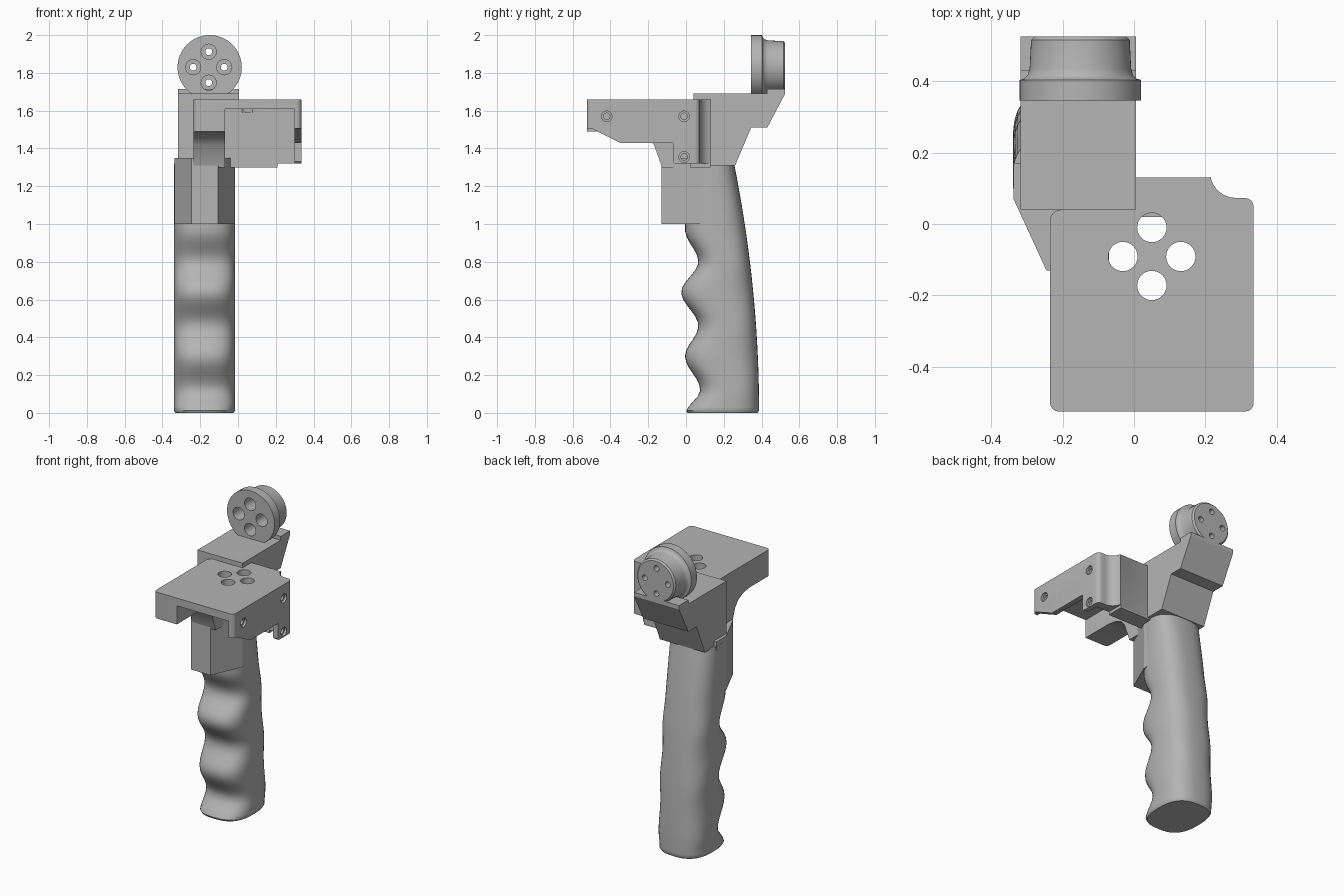
import bpy, bmesh, math
from mathutils import Vector, Matrix

old = bpy.data.objects.get("Cube")
if old:
    bpy.data.objects.remove(old, do_unlink=True)

grey = bpy.data.materials.new("plain grey")
grey.use_nodes = True
grey.diffuse_color = (0.46, 0.46, 0.46, 1)
grey.node_tree.nodes["Principled BSDF"].inputs["Base Color"].default_value = (0.46, 0.46, 0.46, 1)


def finish(name, bm):
    bmesh.ops.recalc_face_normals(bm, faces=bm.faces)
    mesh = bpy.data.meshes.new(name)
    bm.to_mesh(mesh)
    bm.free()
    mesh.materials.append(grey)
    ob = bpy.data.objects.new(name, mesh)
    bpy.context.collection.objects.link(ob)
    return ob


def prism(name, axis, outline, lo, hi):
    """Extrude an outline along x (points are y, z) or z (points are x, y)."""
    bm = bmesh.new()
    place = (lambda p, h: (h, *p)) if axis == "x" else (lambda p, h: (*p, h))
    face = bm.faces.new([bm.verts.new(place(p, lo)) for p in outline])
    out = bmesh.ops.extrude_face_region(bm, geom=[face])["geom"]
    shift = Vector(place((0, 0), hi - lo))
    bmesh.ops.translate(bm, vec=shift, verts=[v for v in out if isinstance(v, bmesh.types.BMVert)])
    return finish(name, bm)


def rod(centre, axis, radius, depth):
    bm = bmesh.new()
    turn = Vector((0, 0, 1)).rotation_difference(Vector(axis)).to_matrix().to_4x4()
    bmesh.ops.create_cone(bm, cap_ends=True, segments=32, radius1=radius, radius2=radius,
                          depth=depth, matrix=Matrix.Translation(centre) @ turn)
    return finish("cutter", bm)


def select(ob):
    bpy.ops.object.select_all(action="DESELECT")
    ob.select_set(True)
    bpy.context.view_layer.objects.active = ob


def carve(ob, cutters):
    for c in cutters:
        c.hide_render = True
        select(ob)
        mod = ob.modifiers.new("cut", "BOOLEAN")
        mod.operation, mod.solver, mod.object = "DIFFERENCE", "EXACT", c
        bpy.ops.object.modifier_apply(modifier=mod.name)
        bpy.data.objects.remove(c, do_unlink=True)


def smooth(ob, angle=35):
    select(ob)
    bpy.ops.object.shade_smooth_by_angle(angle=math.radians(angle))


def ease(points, z):
    """Cosine interpolation through (z, value) points."""
    for (z0, a), (z1, b) in zip(points, points[1:]):
        if z <= z1:
            return a + (b - a) * (1 - math.cos(math.pi * (z - z0) / (z1 - z0))) / 2
    return points[-1][1]


def arc(cx, cy, r, start, end, n=8):
    return [(cx + r * math.cos(math.radians(start + (end - start) * i / n)),
             cy + r * math.sin(math.radians(start + (end - start) * i / n))) for i in range(n + 1)]


# Finger grip: stacked rounded sections with a wavy front and a bowed back
front = [(0, 0), (0.12, 0.075), (0.3, -0.005), (0.46, 0.065), (0.64, -0.025),
         (0.8, 0.065), (0.97, -0.005), (1.32, -0.005)]
bm = bmesh.new()
rings, sides, power = [], 40, 2 / 2.7
levels = [0, 0.012] + [0.03 * i for i in range(1, 45)]
for z in levels:
    y0 = ease(front, z)
    y1 = 0.387 - 0.076 * z ** 2
    inset = 0.008 if z == 0 else 0
    ring = []
    for i in range(sides):
        a = math.tau * i / sides
        c, s = math.cos(a), math.sin(a)
        x = math.copysign(abs(c) ** power, c) * (0.162 - inset)
        y = math.copysign(abs(s) ** power, s) * ((y1 - y0) / 2 - inset)
        ring.append(bm.verts.new((x - 0.177, y + (y0 + y1) / 2, z)))
    rings.append(ring)
for a, b in zip(rings, rings[1:]):
    for i in range(sides):
        j = (i + 1) % sides
        bm.faces.new((a[i], a[j], b[j], b[i]))
bm.faces.new(rings[0])
bm.faces.new(rings[-1])
smooth(finish("finger_grip", bm), 50)

# Tapered block at the front of the grip
prism("grip_block", "z", [(-0.245, -0.13), (-0.105, -0.13), (-0.017, 0.07), (-0.017, 0.17),
                          (-0.337, 0.17), (-0.337, 0.07)], 1.0, 1.35)

# Rear arm with a raised lip
prism("rear_arm", "x", [(0.04, 1.31), (0.26, 1.31), (0.345, 1.51), (0.43, 1.51), (0.525, 1.69),
                        (0.525, 1.715), (0.43, 1.715), (0.43, 1.69), (0.04, 1.69)], -0.318, 0.005)

# Bracket: one solid with a scooped rear corner, hollowed from the front
plan = (arc(-0.21, -0.5, 0.025, 180, 270, 4) + arc(0.31, -0.5, 0.025, 270, 360, 4)
        + arc(0.31, 0.048, 0.025, 0, 90, 4) + arc(0.285, 0.145, 0.072, 270, 190)
        + [(0.21, 0.13), (-0.2, 0.13), (-0.2, 0.04)] + arc(-0.205, 0.01, 0.03, 90, 180, 4))
bracket = prism("bracket", "z", plan, 1.3, 1.66)
under_flange = [(-0.6, 1.2), (0.2, 1.2), (0.2, 1.32), (-0.06, 1.32), (-0.07, 1.33), (-0.07, 1.43),
                (-0.35, 1.43), (-0.5, 1.505), (-0.6, 1.505)]
under_bar = [(-0.6, 1.2), (-0.1, 1.2), (-0.13, 1.31), (-0.17, 1.42), (-0.2, 1.455),
             (-0.25, 1.48), (-0.32, 1.49), (-0.6, 1.49)]
cavity = [(-0.6, 1.2), (0.02, 1.2), (0.02, 1.61), (-0.6, 1.61)]
cuts = [prism("cutter", "x", cavity, -0.07, 0.3),
        prism("cutter", "x", under_flange, 0.21, 0.5),
        prism("cutter", "x", under_bar, -0.5, -0.06)]
for dx, dy in [(1, 0), (-1, 0), (0, 1), (0, -1)]:
    cuts.append(rod((0.05 + 0.081 * dx, -0.091 + 0.081 * dy, 1.64), (0, 0, 1), 0.041, 0.1))
for y, z in [(-0.42, 1.57), (-0.01, 1.57), (-0.01, 1.355)]:
    cuts.append(rod((0.335, y, z), (1, 0, 0), 0.028, 0.03))
    cuts.append(rod((0.31, y, z), (1, 0, 0), 0.017, 0.1))
carve(bracket, cuts)
smooth(bracket)

# Round flange with a narrower neck, turned about a front-to-back axis
profile = [(0, 0.345), (0.17, 0.345), (0.17, 0.403), (0.157, 0.407), (0.147, 0.417),
           (0.142, 0.435), (0.138, 0.515), (0.128, 0.525), (0, 0.525)]
bm = bmesh.new()
verts = [bm.verts.new((r, y, 0)) for r, y in profile]
edges = [bm.edges.new(pair) for pair in zip(verts, verts[1:])]
bmesh.ops.spin(bm, geom=verts + edges, cent=(0, 0, 0), axis=(0, 1, 0), angle=math.tau,
               steps=64, use_duplicate=False)
bmesh.ops.remove_doubles(bm, verts=bm.verts, dist=0.0001)
bmesh.ops.translate(bm, vec=(-0.15, 0, 1.83), verts=bm.verts)
disc = finish("round_flange", bm)
cuts = []
for dx, dz in [(1, 0), (-1, 0), (0, 1), (0, -1)]:
    spot = (-0.155 + 0.082 * dx, 1.83 + 0.082 * dz)
    cuts.append(rod((spot[0], 0.39, spot[1]), (0, 1, 0), 0.04, 0.14))
    cuts.append(rod((spot[0], 0.45, spot[1]), (0, 1, 0), 0.018, 0.3))
carve(disc, cuts)
smooth(disc)
